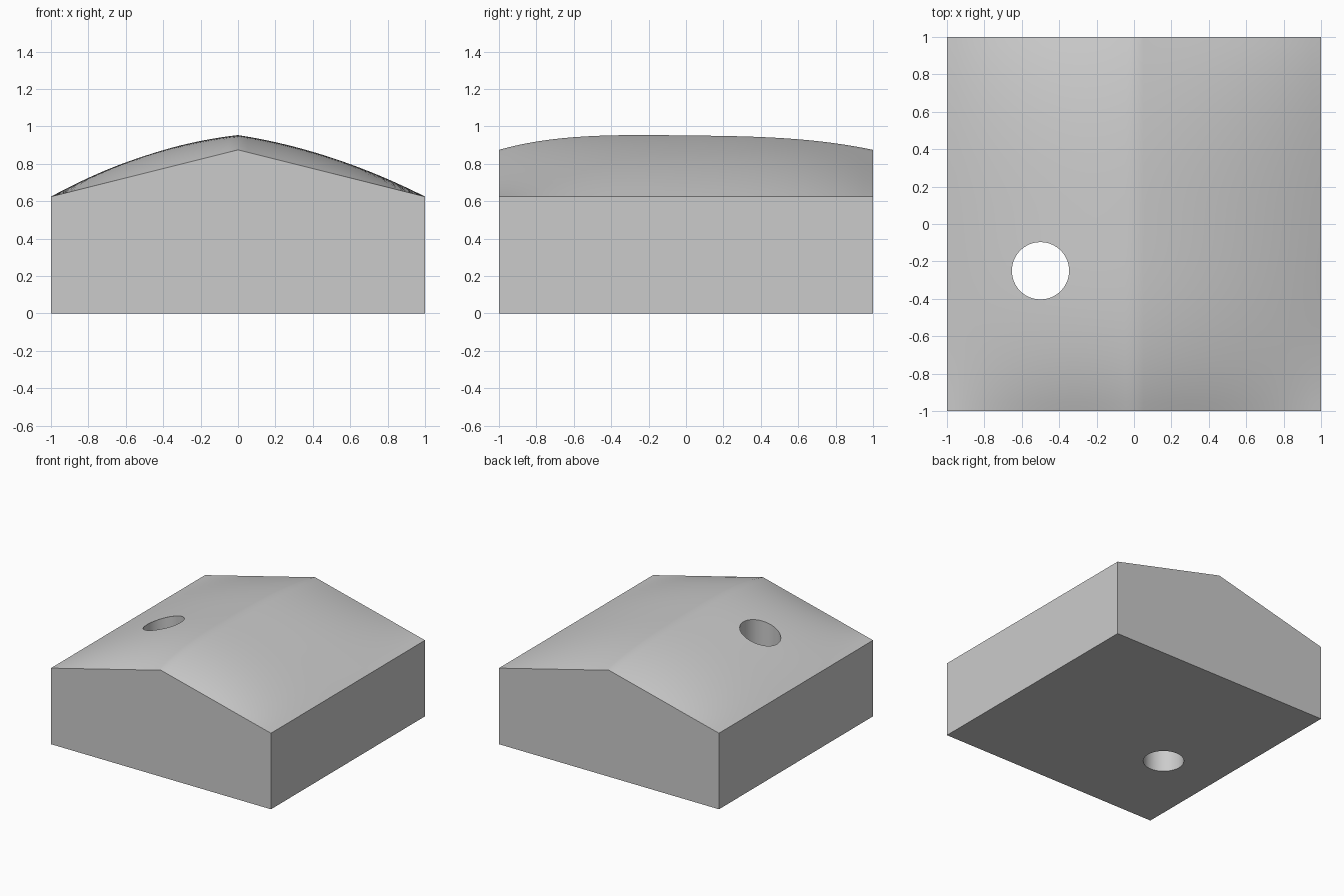
import bpy
import bmesh

# Remove the default cube
cube = bpy.data.objects.get("Cube")
if cube:
    bpy.data.objects.remove(cube, do_unlink=True)

# Single flat grey
grey = bpy.data.materials.new("plain grey")
grey.use_nodes = True
color = (0.6, 0.6, 0.6, 1)
grey.diffuse_color = color
grey.node_tree.nodes["Principled BSDF"].inputs["Base Color"].default_value = color


def roof_height(x, y):
    """Gabled edge profile with a crown swelling towards the middle."""
    a = abs(x)
    gable = 0.875 - 0.25 * a
    swell = (1 - a) * (0.077 + (0.21 if x < 0 else 0.17) * a)
    return gable + swell * (1 - abs(y) ** 3.2) * (1 - 0.15 * y)


# Block: crowned roof grid, straight walls, flat base
bm = bmesh.new()
bmesh.ops.create_grid(bm, x_segments=40, y_segments=40, size=1)
for v in bm.verts:
    v.co.z = roof_height(v.co.x, v.co.y)
rim = [e for e in bm.edges if e.is_boundary]
walls = bmesh.ops.extrude_edge_only(bm, edges=rim)["geom"]
for v in walls:
    if isinstance(v, bmesh.types.BMVert):
        v.co.z = 0
bmesh.ops.contextual_create(bm, geom=[e for e in bm.edges if e.is_boundary])
bmesh.ops.recalc_face_normals(bm, faces=bm.faces[:])
mesh = bpy.data.meshes.new("crowned_block")
bm.to_mesh(mesh)
bm.free()
block = bpy.data.objects.new("crowned_block", mesh)
bpy.context.collection.objects.link(block)
mesh.materials.append(grey)

# Round hole running straight through
bpy.ops.mesh.primitive_cylinder_add(vertices=64, radius=0.153, depth=3,
                                    location=(-0.5, -0.25, 0.5))
cutter = bpy.context.object
cutter.name = "hole_cutter"
cutter.hide_render = True
cutter.data.materials.append(grey)
hole = block.modifiers.new("hole", "BOOLEAN")
hole.operation = "DIFFERENCE"
hole.solver = "EXACT"
hole.object = cutter

bpy.ops.object.select_all(action="DESELECT")
block.select_set(True)
bpy.context.view_layer.objects.active = block
bpy.ops.object.modifier_apply(modifier=hole.name)
bpy.data.objects.remove(cutter, do_unlink=True)

# Smooth roof and hole wall, crisp outer edges
bpy.ops.object.shade_smooth_by_angle(angle=0.52)
